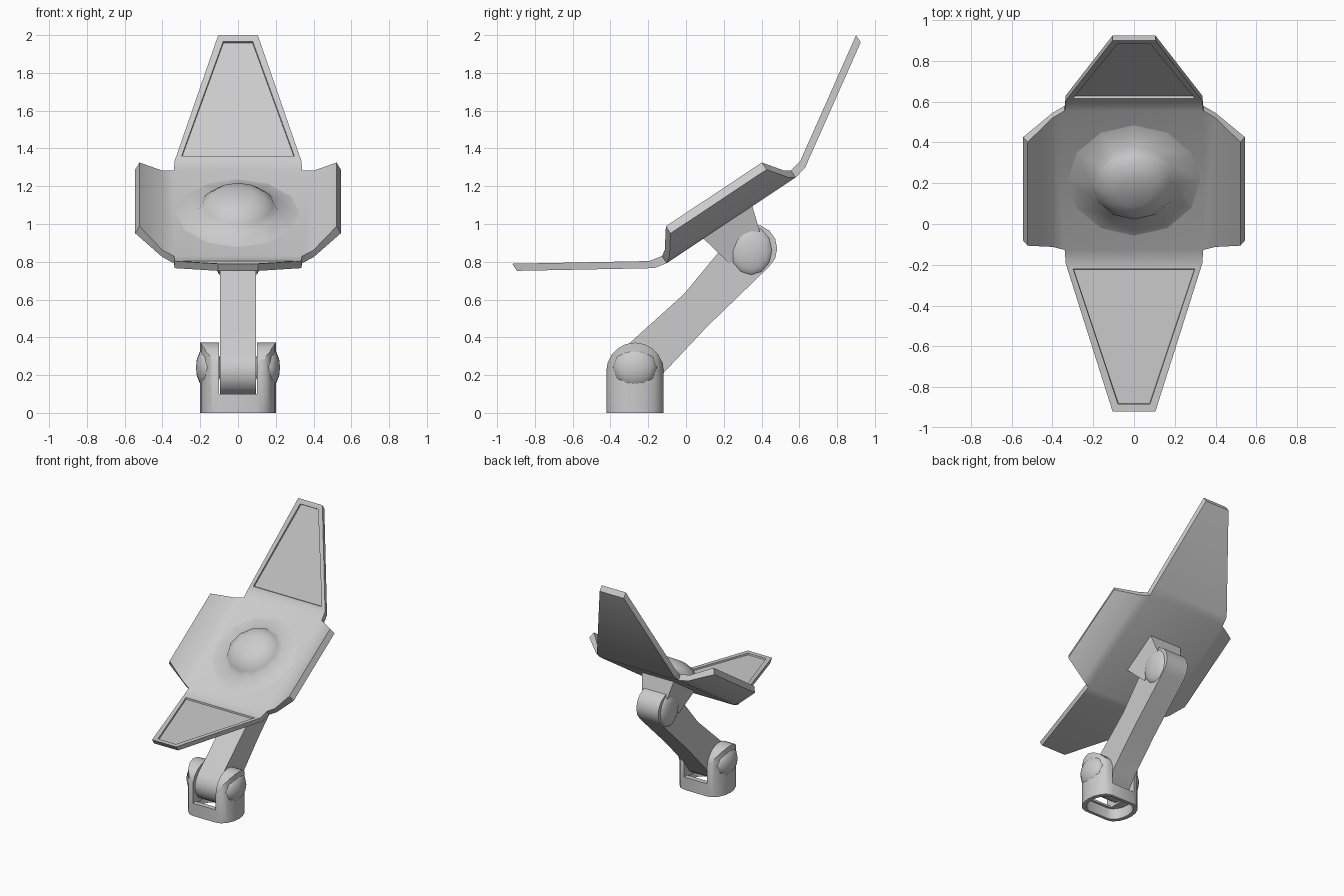
import bpy, bmesh, math
from math import sin, cos, pi, radians
from mathutils import Vector

if "Cube" in bpy.data.objects:
    bpy.data.objects.remove(bpy.data.objects["Cube"])

TILT = radians(33.6)
CENTER = Vector((0, 0.214, 1.057))   # middle of the tilted plate


def finish(bm, name, smooth=35):
    bmesh.ops.recalc_face_normals(bm, faces=bm.faces)
    me = bpy.data.meshes.new(name)
    bm.to_mesh(me)
    bm.free()
    ob = bpy.data.objects.new(name, me)
    bpy.context.collection.objects.link(ob)
    if smooth:
        shade(ob, smooth)
    return ob


def shade(ob, angle=35):
    bpy.ops.object.select_all(action='DESELECT')
    ob.select_set(True)
    bpy.context.view_layer.objects.active = ob
    bpy.ops.object.shade_smooth_by_angle(angle=radians(angle))


def loft(name, a, b, smooth=35):
    """Solid between two matching point loops."""
    bm = bmesh.new()
    va, vb = [bm.verts.new(p) for p in a], [bm.verts.new(p) for p in b]
    n = len(va)
    bm.faces.new(va)
    bm.faces.new(vb[::-1])
    for i in range(n):
        bm.faces.new((va[i], va[(i + 1) % n], vb[(i + 1) % n], vb[i]))
    return finish(bm, name, smooth)


def side_extrude(name, pts, x0, x1, smooth=35):
    return loft(name, [(x0, y, z) for y, z in pts], [(x1, y, z) for y, z in pts], smooth)


def arc(cy, cz, r, a0, a1, n):
    return [(cy + r * cos(radians(a0 + (a1 - a0) * i / n)),
             cz + r * sin(radians(a0 + (a1 - a0) * i / n))) for i in range(n + 1)]


def boolean(ob, cutter, op):
    m = ob.modifiers.new(op, 'BOOLEAN')
    m.operation, m.solver, m.object = op, 'EXACT', cutter
    bpy.context.view_layer.objects.active = ob
    bpy.ops.object.modifier_apply(modifier=m.name)
    bpy.data.objects.remove(cutter)


# Folded plate: flat middle, two side wings, two tapered end panels
bm = bmesh.new()
cache = {}


def vert(x, y, z):
    key = (round(x, 4), round(y, 4), round(z, 4))
    if key not in cache:
        cache[key] = bm.verts.new(key)
    return cache[key]


def strip(rows):
    for p, q in zip(rows, rows[1:]):
        bm.faces.new([vert(*c) for c in (p[0], p[1], q[1], q[0])])


end = [(0.34, 0.41, 0), (0.335, 0.48, 0.015), (0.105, 1.093, 0.405)]
wing = [(0.34, 0.41, 0), (0.40, 0.38, 0.018), (0.522, 0.305, 0.12)]
strip([[(-0.34, s * 0.41, 0), (0.34, s * 0.41, 0)] for s in (-1, 1)])
for s in (-1, 1):
    strip([[(-x, s * y, z), (x, s * y, z)] for x, y, z in end])
    strip([[(s * x, -y, z), (s * x, y, z)] for x, y, z in wing])
bmesh.ops.recalc_face_normals(bm, faces=bm.faces)
ext = bmesh.ops.extrude_face_region(bm, geom=bm.faces[:], use_keep_orig=True)
for v in [g for g in ext['geom'] if isinstance(g, bmesh.types.BMVert)]:
    if abs(v.co.x) > 0.5:
        v.co.x += math.copysign(0.022, v.co.x)
    v.co.z -= 0.045
bmesh.ops.recalc_face_normals(bm, faces=bm.faces)
bm.normal_update()
panels = [f for f in bm.faces if f.normal.z > 0.5 and abs(f.calc_center_median().y) > 0.6]
for f in panels:
    bmesh.ops.inset_region(bm, faces=[f], thickness=0.045, depth=0)
    bmesh.ops.inset_region(bm, faces=[f], thickness=0.003, depth=-0.012)
plate = finish(bm, "folded_plate")

# Flared dome in the middle of the plate
prof = [(0.325, -0.005), (0.325, 0.0), (0.215, 0.022), (0.19, 0.06), (0.145, 0.097), (0.08, 0.12)]
bm = bmesh.new()
N = 12
rings = [[bm.verts.new((r * cos(2 * pi * i / N), r * sin(2 * pi * i / N), z)) for i in range(N)]
         for r, z in prof]
for p, q in zip(rings, rings[1:]):
    for i in range(N):
        bm.faces.new((p[i], p[(i + 1) % N], q[(i + 1) % N], q[i]))
bm.faces.new(rings[-1])
bm.faces.new(rings[0][::-1])
dome = finish(bm, "centre_dome", 50)
for ob in (plate, dome):
    ob.location = CENTER
    ob.rotation_euler.x = TILT

# Flared bracket between plate underside and arm head
top = [(0.09, 0.925), (0.35, 1.098)]
low = [(0.23, 0.79), (0.40, 0.93)]


def quad(p, w):
    return [(-w, *p[0]), (w, *p[0]), (w, *p[1]), (-w, *p[1])]


loft("plate_bracket", quad(top, 0.14), quad(low, 0.10))

# Arm with a slight kink and rounded ends
arm = (arc(-0.27, 0.22, 0.13, 133, 315, 8) + [(-0.12, 0.21), (0.11, 0.455)]
       + arc(0.355, 0.87, 0.128, -48, 142, 8) + [(-0.01, 0.63)])
side_extrude("arm", arm, -0.095, 0.095)

# Base: rounded footprint cut to an arched side profile, slotted and hollow


def footprint(k):
    pts = []
    for s in (1, -1):
        for i in range(9):
            a = -pi / 2 + pi * i / 8
            pts.append((s * (0.10 + 0.10 * cos(a)) * k, -0.27 + s * 0.15 * sin(a) * k))
    return pts


def prism(name, pts, z0, z1):
    return loft(name, [(x, y, z0) for x, y in pts], [(x, y, z1) for x, y in pts], 0)


base = prism("base_fork", footprint(1), 0, 0.5)
arch = [(-0.43, -0.1), (-0.11, -0.1)] + arc(-0.27, 0.22, 0.152, 0, 180, 10)
boolean(base, side_extrude("arch_cut", arch, -0.3, 0.3, 0), 'INTERSECT')
boolean(base, side_extrude("slot_cut", [(-0.6, 0.10), (0.1, 0.10), (0.1, 0.6), (-0.6, 0.6)],
                           -0.1, 0.1, 0), 'DIFFERENCE')
boolean(base, prism("hollow_cut", footprint(0.84), -0.1, 0.085), 'DIFFERENCE')
boolean(base, prism("slot_floor_cut", [(-0.1, -0.38), (0.1, -0.38), (0.1, -0.16), (-0.1, -0.16)],
                    0.05, 0.2), 'DIFFERENCE')
shade(base, 35)

# Domed pivot caps on both joints
for s, side in ((-1, "left"), (1, "right")):
    for label, loc, scale in (("base", (s * 0.155, -0.27, 0.24), (0.068, 0.118, 0.115)),
                              ("head", (s * 0.085, 0.345, 0.86), (0.045, 0.115, 0.135))):
        bpy.ops.mesh.primitive_uv_sphere_add(segments=12, ring_count=8, radius=1, location=loc,
                                             rotation=(0, pi / 2, 0))
        cap = bpy.context.object
        cap.name = f"{label}_pivot_cap_{side}"
        cap.scale = (scale[2], scale[1], scale[0])
        shade(cap, 60)
